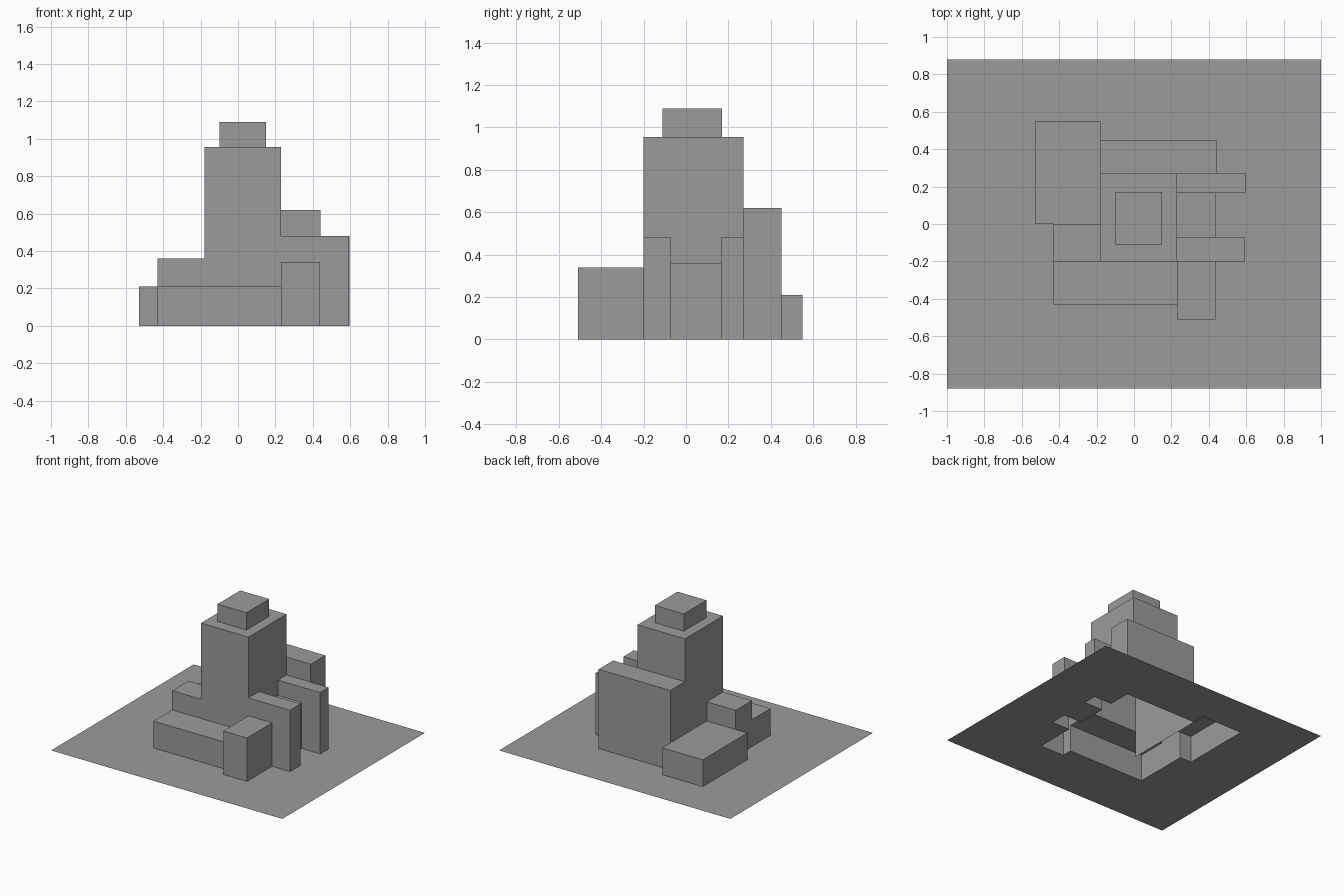
import bpy
import bmesh
from mathutils import Vector

cube = bpy.data.objects.get("Cube")
if cube:
    bpy.data.objects.remove(cube, do_unlink=True)

grey = bpy.data.materials.new("plain_grey")
grey.use_nodes = True
grey.diffuse_color = (0.33, 0.33, 0.33, 1)
grey.node_tree.nodes["Principled BSDF"].inputs["Base Color"].default_value = (0.33, 0.33, 0.33, 1)

# Each block: x range, y range, roof height. Later blocks override earlier ones.
PARTY_WALL_X = -0.18
blocks = {
    "ground_plate": (-1.0, 1.0, -0.88, 0.88, 0.0),
    "back_low_annex": (-0.53, -0.18, 0.0, 0.55, 0.21),
    "front_low_annex": (-0.43, 0.23, -0.43, -0.2, 0.21),
    "side_annex": (-0.43, -0.18, -0.2, 0.0, 0.36),
    "front_corner_block": (0.23, 0.435, -0.51, -0.2, 0.34),
    "middle_bay": (0.23, 0.435, -0.07, 0.165, 0.36),
    "front_fin": (0.23, 0.59, -0.2, -0.07, 0.48),
    "back_fin": (0.23, 0.595, 0.165, 0.27, 0.48),
    "back_wing": (-0.18, 0.44, 0.27, 0.45, 0.62),
    "tower": (-0.18, 0.23, -0.2, 0.27, 0.955),
    "roof_box": (-0.1, 0.15, -0.11, 0.17, 1.09),
}
meshes = {name: bmesh.new() for name in blocks}


def quad(owner, points, direction):
    """Add one face that looks along the given direction."""
    bm = meshes[owner]
    face = bm.faces.new([bm.verts.new(p) for p in points])
    face.normal_update()
    if face.normal.dot(Vector(direction)) < 0:
        face.normal_flip()


def owner_at(x, y):
    found = None
    for name, (x0, x1, y0, y1, _) in blocks.items():
        if x0 < x < x1 and y0 < y < y1:
            found = name
    return found


def wall(a, b, start, end, axis):
    """Close the step between neighbouring cells; the taller block owns it."""
    low, high = blocks[a][4], blocks[b][4]
    sign = -1
    owner = b
    if low > high:
        low, high, sign, owner = high, low, 1, a
    if low == high:
        return
    # The main body keeps a full wall down to the ground on this side
    if axis == 0 and start[0] == PARTY_WALL_X and owner in ("tower", "back_wing"):
        low = 0.0
    direction = [0, 0, 0]
    direction[axis] = sign
    quad(owner, [(*start, low), (*end, low), (*end, high), (*start, high)], direction)


# Divide the plan along all block edges, then raise roofs and walls
xs = sorted({v for b in blocks.values() for v in b[0:2]})
ys = sorted({v for b in blocks.values() for v in b[2:4]})
cells = [[owner_at((x0 + x1) / 2, (y0 + y1) / 2) for y0, y1 in zip(ys, ys[1:])]
         for x0, x1 in zip(xs, xs[1:])]

for i, column in enumerate(cells):
    for j, name in enumerate(column):
        x0, x1, y0, y1 = xs[i], xs[i + 1], ys[j], ys[j + 1]
        z = blocks[name][4]
        quad(name, [(x0, y0, z), (x1, y0, z), (x1, y1, z), (x0, y1, z)], (0, 0, 1))
        if i + 1 < len(cells):
            wall(name, cells[i + 1][j], (x1, y0), (x1, y1), 0)
        if j + 1 < len(column):
            wall(name, column[j + 1], (x0, y1), (x1, y1), 1)

# Turn each block into its own flat-shaded object
for name, bm in meshes.items():
    bmesh.ops.remove_doubles(bm, verts=bm.verts, dist=0.0001)
    if name != "ground_plate":
        bmesh.ops.dissolve_limit(bm, angle_limit=0.01, verts=bm.verts, edges=bm.edges)
    mesh = bpy.data.meshes.new(name)
    bm.to_mesh(mesh)
    bm.free()
    mesh.materials.append(grey)
    bpy.context.collection.objects.link(bpy.data.objects.new(name, mesh))
